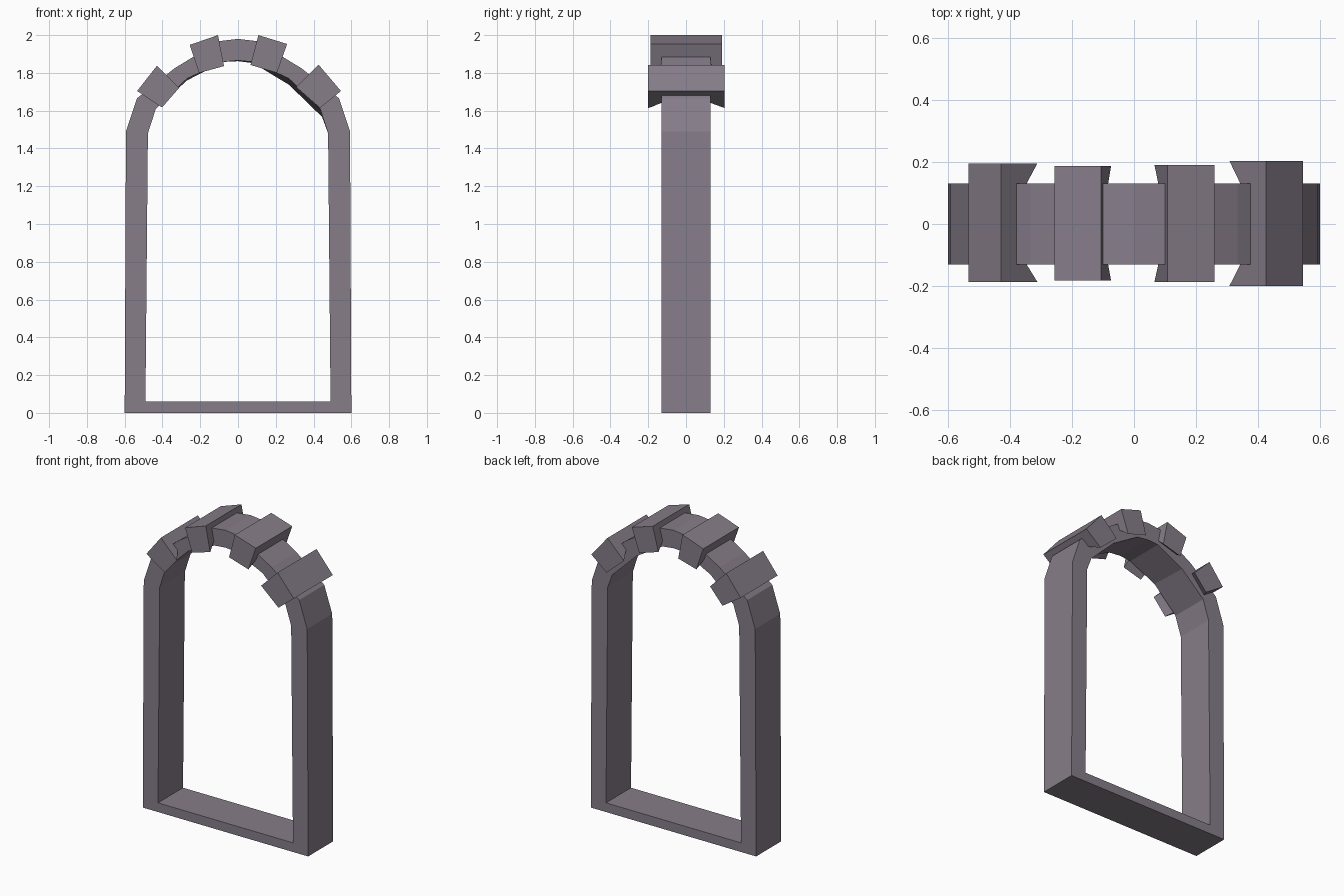
import bpy, bmesh

if "Cube" in bpy.data.objects:
    bpy.data.objects.remove(bpy.data.objects["Cube"])

stone = bpy.data.materials.new("grey_purple_stone")
stone.diffuse_color = (0.24, 0.205, 0.25, 1)
stone.use_nodes = True
stone.node_tree.nodes["Principled BSDF"].inputs["Base Color"].default_value = stone.diffuse_color


def loft(name, rings, closed):
    """Bridge equal-length rings; either close the loop or cap both ends."""
    bm = bmesh.new()
    vs = [[bm.verts.new(p) for p in r] for r in rings]
    n, k = len(vs), len(vs[0])
    for i in range(n if closed else n - 1):
        a, b = vs[i], vs[(i + 1) % n]
        for j in range(k):
            bm.faces.new((a[j], a[(j + 1) % k], b[(j + 1) % k], b[j]))
    if not closed:
        bm.faces.new(vs[0])
        bm.faces.new(vs[-1])
    bmesh.ops.recalc_face_normals(bm, faces=bm.faces)
    me = bpy.data.meshes.new(name)
    bm.to_mesh(me)
    bm.free()
    me.materials.append(stone)
    ob = bpy.data.objects.new(name, me)
    bpy.context.collection.objects.link(ob)
    return ob


D = 0.13  # half depth of the frame

# Arched frame: half profiles from the base to the crown
outer = [(0.60, 0), (0.593, 1.49), (0.535, 1.665), (0.335, 1.825), (0.10, 1.968), (0, 1.98)]
inner = [(0.49, 0.06), (0.477, 1.48), (0.435, 1.61), (0.27, 1.77), (0.08, 1.858), (0, 1.866)]
# the back inner edge is more roughly cut, most of all on the right
back_right = inner[:2] + [(0.445, 1.567), (0.27, 1.737), (0.08, 1.852), (0, 1.862)]
back_left = inner[:3] + [(0.27, 1.76), (0.08, 1.858), (0, 1.862)]


def ring(s, o, f, b):
    return [(s * o[0], -D, o[1]), (s * f[0], -D, f[1]), (s * b[0], D, b[1]), (s * o[0], D, o[1])]


right = [ring(1, *p) for p in zip(outer, inner, back_right)]
left = [ring(-1, *p) for p in zip(outer, inner, back_left)]
loft("arched_frame", right + left[-2::-1], True)

# Arch stones: two outer corners, two inner corners, front and back depth
stones = [
    ((-0.534, 1.704), (-0.429, 1.838), (-0.312, 1.72), (-0.402, 1.617), -0.187, 0.196),
    ((-0.256, 1.948), (-0.106, 2.0), (-0.074, 1.836), (-0.206, 1.80), -0.183, 0.187),
    ((0.108, 2.0), (0.26, 1.953), (0.206, 1.80), (0.066, 1.842), -0.187, 0.191),
    ((0.427, 1.843), (0.545, 1.704), (0.434, 1.614), (0.308, 1.725), -0.20, 0.204),
]
for i, (a, b, c, d, y0, y1) in enumerate(stones):
    rings = []
    # inner corners taper back to the frame where the stone meets it
    for y, t in ((y0, 0), (-D, 0.3), (D, 0.3), (y1, 0)):
        c2 = [c[k] + (b[k] - c[k]) * t for k in (0, 1)]
        d2 = [d[k] + (a[k] - d[k]) * t for k in (0, 1)]
        rings.append([(p[0], y, p[1]) for p in (a, b, c2, d2)])
    loft(f"arch_stone_{i + 1}", rings, False)
